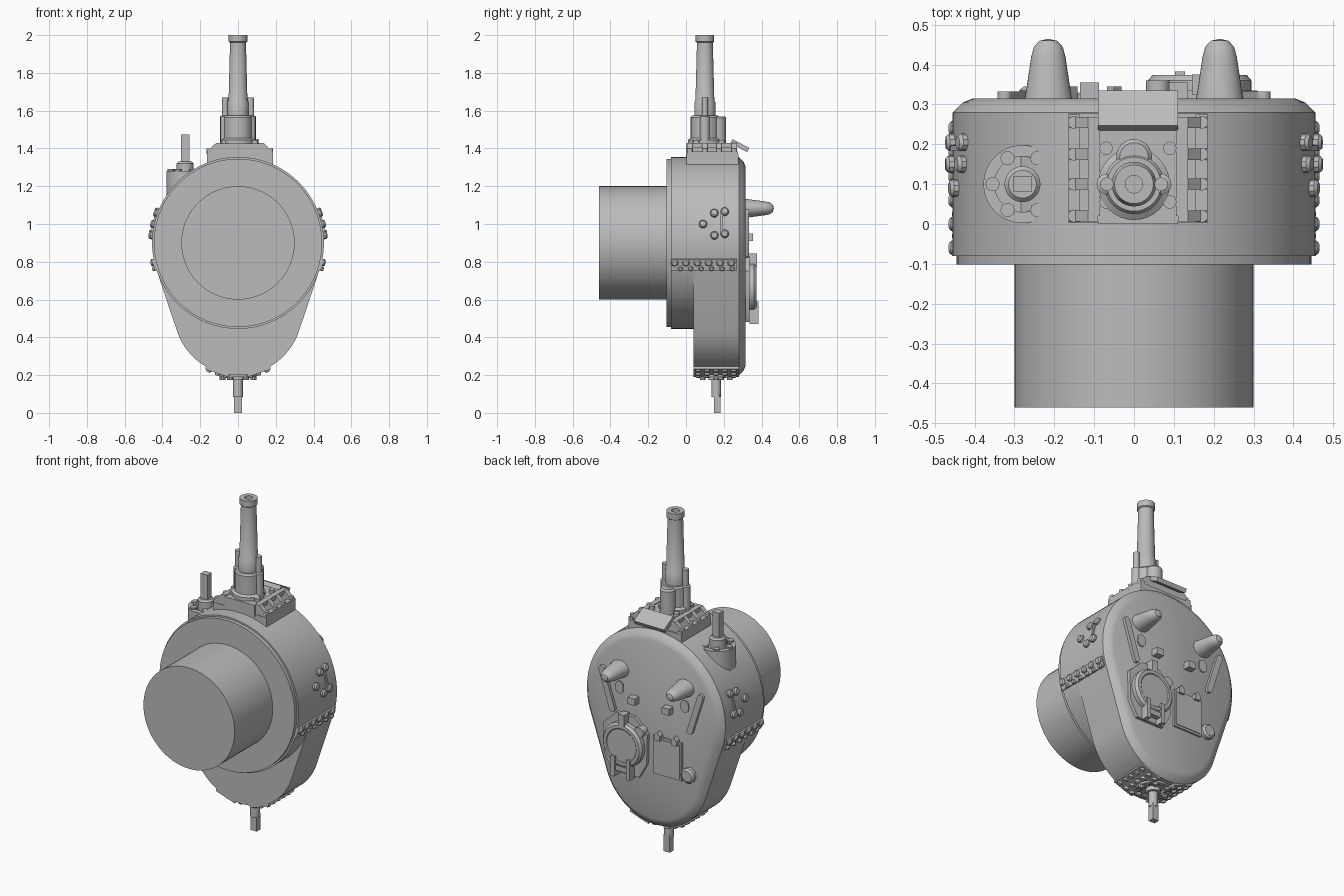
import bpy, bmesh
from math import sin, cos, pi, radians
from mathutils import Vector, Matrix

cube = bpy.data.objects.get("Cube")
if cube:
    bpy.data.objects.remove(cube)

mat = bpy.data.materials.new("plain grey")
mat.use_nodes = True
GREY = (0.5, 0.5, 0.5, 1)
mat.diffuse_color = GREY
mat.node_tree.nodes["Principled BSDF"].inputs["Base Color"].default_value = GREY


def finish(name, bm, matrix=Matrix()):
    bmesh.ops.remove_doubles(bm, verts=bm.verts, dist=1e-5)
    bmesh.ops.recalc_face_normals(bm, faces=bm.faces)
    mesh = bpy.data.meshes.new(name)
    bm.to_mesh(mesh)
    bm.free()
    mesh.materials.append(mat)
    obj = bpy.data.objects.new(name, mesh)
    obj.matrix_world = matrix
    bpy.context.collection.objects.link(obj)
    bpy.ops.object.select_all(action='DESELECT')
    obj.select_set(True)
    bpy.context.view_layer.objects.active = obj
    bpy.ops.object.shade_smooth_by_angle(angle=radians(32))
    return obj


def loft(name, rings, matrix=Matrix()):
    """Skin equal-length rings of points and cap both ends."""
    bm = bmesh.new()
    loops = [[bm.verts.new(p) for p in ring] for ring in rings]
    n = len(loops[0])
    for a, b in zip(loops, loops[1:]):
        for i in range(n):
            j = (i + 1) % n
            bm.faces.new((a[i], a[j], b[j], b[i]))
    bm.faces.new(loops[0])
    bm.faces.new(loops[-1])
    return finish(name, bm, matrix)


def lathe(name, profile, loc, axis, seg=32):
    """Revolve (radius, height) pairs about an axis through loc."""
    rings = [[(max(r, 1e-4) * cos(2 * pi * i / seg), max(r, 1e-4) * sin(2 * pi * i / seg), h)
              for i in range(seg)] for r, h in profile]
    m = Matrix.Translation(loc) @ Vector(axis).to_track_quat('Z', 'Y').to_matrix().to_4x4()
    return loft(name, rings, m)


def cyl(name, r, h, loc, axis, seg=16):
    return lathe(name, [(r, 0), (r, h)], loc, axis, seg)


def box(name, loc, size, matrix=Matrix()):
    bm = bmesh.new()
    bmesh.ops.create_cube(bm, size=1, matrix=Matrix.Translation(loc) @ Matrix.Diagonal((*size, 1)))
    return finish(name, bm, matrix)


def plate(name, outline, y0, y1):
    """Extrude an x-z outline along y."""
    return loft(name, [[(x, y, z) for x, z in outline] for y in (y0, y1)])


def capsule(name, a, b, r, y0, y1):
    a, b = Vector(a), Vector(b)
    d = (b - a).normalized()
    s = Vector((-d.y, d.x))
    pts = [c + r * (s * cos(t * pi / 8) + k * d * sin(t * pi / 8)) * k
           for c, k in ((b, 1), (a, -1)) for t in range(9)]
    pts = [c + r * (s * cos(t * pi / 8 + o) + d * sin(t * pi / 8 + o))
           for c, o in ((b, 0), (a, pi)) for t in range(9)]
    return plate(name, pts, y0, y1)


def radial(deg, r, zc, y=0):
    """Frame on a round surface: local z points outward, deg from straight up."""
    rot = Matrix.Rotation(radians(deg), 4, 'Y')
    return Matrix.Translation((0, y, zc)) @ rot @ Matrix.Translation((0, 0, r))


def bolt(name, deg, r, zc, y, size=0.02, h=0.02):
    m = radial(deg, r, zc, y)
    return lathe(name, [(size, -0.01), (size, h * 0.6), (size * 0.7, h)],
                 m.translation, m.col[2].xyz, 10)


# Main housing
UP, DOWN, ZU, ZD = 0.455, 0.34, 0.9, 0.54


def egg(y, inset):
    pts = []
    for i in range(96):
        t = 2 * pi * i / 96
        upper = cos(t) > (DOWN - UP) / (ZU - ZD)
        r, zc = (UP, ZU) if upper else (DOWN, ZD)
        pts.append(((r - inset) * sin(t), y, zc + (r - inset) * cos(t)))
    return pts


loft("rear_housing", [egg(0.04, 0), egg(0.28, 0), egg(0.305, 0.025), egg(0.315, 0.05)])
lathe("front_drum", [(0.445, -0.05), (0.445, 0.102), (0.08, 0.102)][:2], (0, 0, ZU), (0, -1, 0), 96)
lathe("drum_wall", [(UP, -0.05), (UP, 0.08)], (0, 0, ZU), (0, -1, 0), 96)
cyl("front_barrel", 0.3, 0.38, (0, -0.08, ZU), (0, -1, 0), 72)

# Bolted straps and bolt clusters on both flanks
for side in (-1, 1):
    box("side_strap", (0, 0.095, 0), (0.06, 0.35, 0.016), radial(side * 104.5, UP, ZU))
    for i in range(6):
        bolt("strap_bolt", side * 103, UP, ZU, -0.06 + i * 0.06)
        bolt("strap_small_bolt", side * 107, UP, ZU, -0.03 + i * 0.055, 0.013)
    for y, deg in ((0.15, 70), (0.205, 69), (0.09, 90 - 12.5), (0.15, 85), (0.205, 84)):
        bolt("flank_bolt", side * deg, UP, ZU, y, 0.022)
    box("flank_link", (0, 0.19, 0), (0.12, 0.014, 0.016), radial(side * 77, UP, ZU))
    # Bolted plates under the housing
    box("bottom_plate", (0, 0.16, 0), (0.13, 0.24, 0.016), radial(180 - side * 19, DOWN, ZD))
    for i in range(5):
        for deg in (11, 18, 26):
            bolt("bottom_bolt", 180 - side * deg, DOWN, ZD, 0.065 + i * 0.047, 0.015)

# Bottom port and shaft
lathe("bottom_port", [(0.095, 0), (0.095, 0.065), (0.07, 0.065), (0.07, 0.055), (0.04, 0.055),
                      (0.04, 0.08), (0.026, 0.08), (0.026, 0.17)], (0, 0.16, 0.255), (0, 0, -1))
box("bottom_shaft", (0, 0.165, 0.05), (0.04, 0.035, 0.1))
for i in range(6):
    t = pi * i / 3
    cyl("bottom_port_bolt", 0.016, 0.03, (0.082 * cos(t), 0.16 + 0.082 * sin(t), 0.205), (0, 0, -1), 10)

# Upper side port with rod
PX, PY = -0.28, 0.1
lathe("side_port", [(0.098, 1.1), (0.098, 1.28), (0.07, 1.28), (0.07, 1.255), (0.045, 1.255),
                    (0.045, 1.32), (0.035, 1.33)], (PX, PY, 0), (0, 0, 1), 40)
box("side_rod", (PX, PY, 1.4), (0.045, 0.04, 0.15))
for i in range(6):
    t = pi * i / 3
    cyl("side_port_bolt", 0.018, 0.04, (PX + 0.075 * cos(t), PY + 0.075 * sin(t), 1.25), (0, 0, 1), 10)

# Turret base with open side frames
CX = 0.01
box("turret_base", (CX, 0.14, 1.335), (0.35, 0.275, 0.07))
box("turret_deck", (CX, 0.135, 1.39), (0.2, 0.27, 0.07))
for side in (-1, 1):
    box("frame_top_rail", (CX + side * 0.11, 0.14, 1.418), (0.03, 0.24, 0.024))
    box("frame_foot", (CX + side * 0.16, 0.14, 1.375), (0.03, 0.27, 0.02))
    for y in (0.02, 0.1, 0.175, 0.255):
        foot = [(CX + side * x, z) for x, z in ((0.1, 1.36), (0.172, 1.36), (0.172, 1.385), (0.125, 1.43), (0.1, 1.43))]
        plate("frame_gusset", foot, y - 0.014, y + 0.014)
        cyl("frame_bolt", 0.016, 0.03, (CX + side * 0.16, y, 1.37), (0, 0, 1), 12)
    for y in (0.055, 0.19):
        cyl("deck_bolt", 0.017, 0.025, (CX + side * 0.08, y, 1.42), (0, 0, 1), 12)
tilt = Matrix.Translation((CX, 0.285, 1.415)) @ Matrix.Rotation(radians(-28), 4, 'X')
box("rear_flap", (0, 0, 0), (0.2, 0.1, 0.025), tilt)

# Tall column with recessed muzzle
lathe("column", [(0.09, 1.38), (0.09, 1.445), (0.075, 1.455), (0.075, 1.565), (0.068, 1.575),
                 (0.056, 1.575), (0.056, 1.645), (0.05, 1.655), (0.042, 1.96), (0.049, 1.965),
                 (0.049, 2.0), (0.022, 2.0), (0.022, 1.97), (0, 1.97)], (0, 0.1, 0), (0, 0, 1), 32)
lathe("column_lobe", [(0.045, 1.38), (0.045, 1.56), (0.036, 1.57)], (0, 0.168, 0), (0, 0, 1), 24)
for side in (-1, 1):
    lathe("column_post", [(0.026, 1.38), (0.026, 1.57), (0.017, 1.575), (0.017, 1.67)],
          (side * 0.068, 0.1, 0), (0, 0, 1), 14)

# Rear face: lamps, slots and blocks in pairs
BACK = 0.31
for side in (-1, 1):
    lamp = lathe("rear_lamp", [(0.06, 0), (0.055, 0.03), (0.043, 0.11), (0.036, 0.135),
                               (0.022, 0.15), (0, 0.155)], (side * 0.215, BACK, 1.083), (0, 1, 0))
    lamp.matrix_world = lamp.matrix_world @ Matrix.Diagonal((1, 0.85, 1, 1))
    capsule("rear_slot", (side * 0.325, 1.06), (side * 0.255, 0.84), 0.018, BACK, 0.333)
    box("rear_block", (side * 0.112, 0.33, 0.93), (0.048, 0.05, 0.04))
    capsule("lamp_pad", (side * 0.215, 0.985), (side * 0.215, 0.965), 0.026, BACK, 0.322)

# Round hatch with backing plate, hinge and latch
HX, HZ = 0.165, 0.66
outline = [(-0.06, 0.17), (0.06, 0.17), (0.145, 0.09), (0.14, -0.09), (0.09, -0.18),
           (-0.09, -0.18), (-0.14, -0.09), (-0.145, 0.09)]
plate("hatch_backing", [(HX + x, HZ + z) for x, z in outline], BACK, 0.335)
lathe("round_hatch", [(0.13, 0), (0.13, 0.05), (0.118, 0.064), (0.1, 0.064), (0.095, 0.06)],
      (HX, BACK, HZ), (0, 1, 0), 48)
box("hatch_hinge", (HX, 0.35, HZ + 0.15), (0.04, 0.05, 0.07))
cyl("hatch_pivot", 0.03, 0.05, (HX - 0.105, BACK, HZ + 0.1), (0, 1, 0))
for side in (-1, 1):
    box("latch_arm", (HX + side * 0.05, 0.36, HZ - 0.13), (0.025, 0.045, 0.12))
box("latch_bar", (HX, 0.358, HZ - 0.14), (0.1, 0.03, 0.03))

# Rectangular panel with hooks and round knob
box("rear_panel_frame", (-0.105, 0.318, 0.64), (0.19, 0.016, 0.225))
box("rear_panel", (-0.105, 0.322, 0.64), (0.165, 0.016, 0.2))
for x in (-0.05, -0.16):
    plate("panel_hook", [(x - 0.018, 0.735), (x + 0.018, 0.735), (x + 0.018, 0.765), (x, 0.785), (x - 0.018, 0.765)],
          BACK, 0.345)
lathe("rear_knob", [(0.043, 0), (0.043, 0.025), (0.032, 0.035)], (-0.245, BACK, 0.575), (0, 1, 0), 24)
